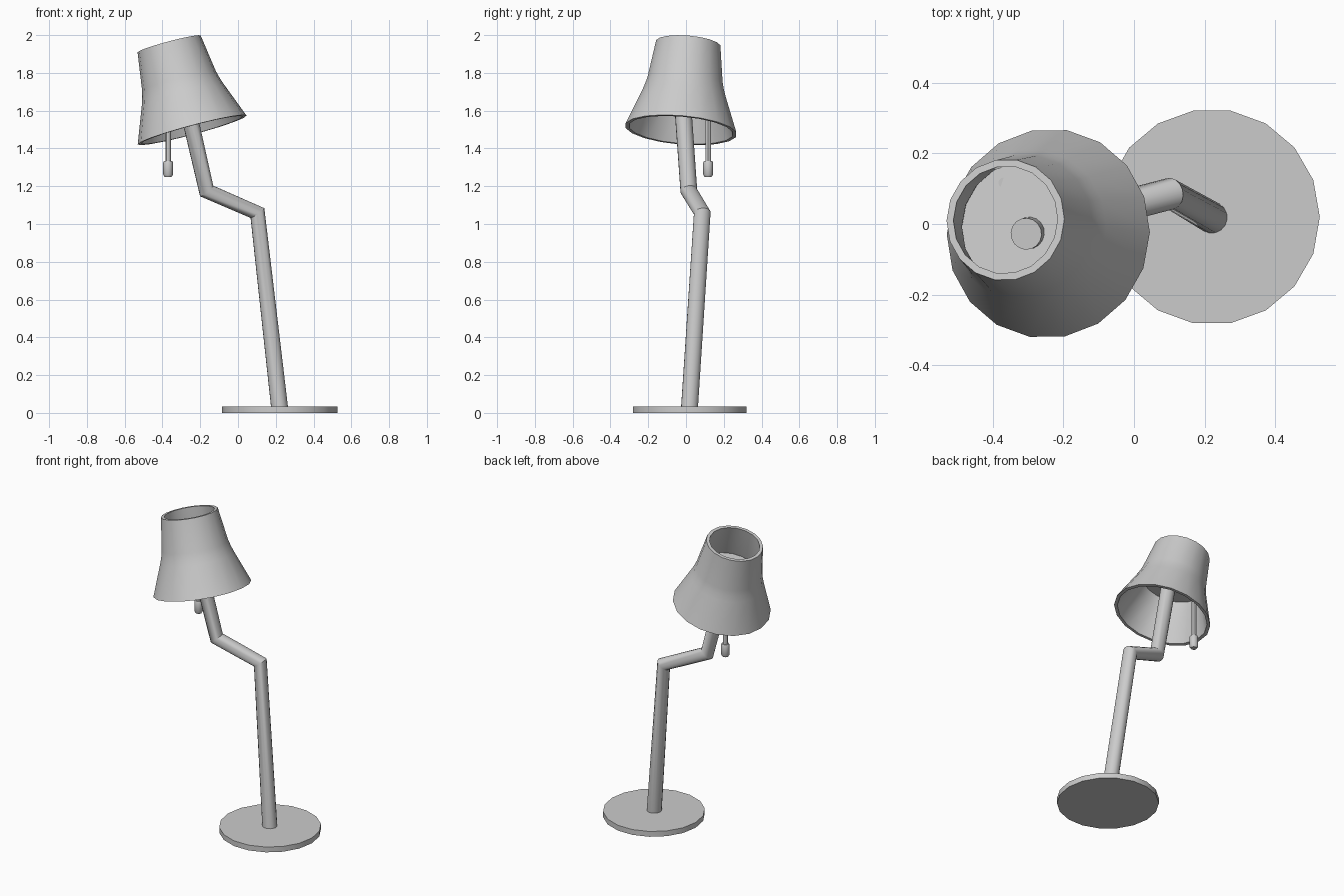
import bpy, bmesh, math
from mathutils import Vector, Matrix

if "Cube" in bpy.data.objects:
    bpy.data.objects.remove(bpy.data.objects["Cube"])


def lathe(name, profile, sides, loc, axis=(0, 0, 1), closed=False):
    """Revolve (radius, height) points; open profiles get end caps."""
    bm = bmesh.new()
    rings = []
    for r, z in profile:
        rings.append([bm.verts.new((r * math.cos(2 * math.pi * i / sides),
                                    r * math.sin(2 * math.pi * i / sides), z))
                      for i in range(sides)])
    pairs = list(zip(rings, rings[1:]))
    if closed:
        pairs.append((rings[-1], rings[0]))
    for a, b in pairs:
        for i in range(sides):
            j = (i + 1) % sides
            bm.faces.new((a[i], a[j], b[j], b[i]))
    if not closed:
        bm.faces.new(rings[0][::-1])
        bm.faces.new(rings[-1])
    bmesh.ops.recalc_face_normals(bm, faces=bm.faces)
    mesh = bpy.data.meshes.new(name)
    bm.to_mesh(mesh)
    bm.free()
    obj = bpy.data.objects.new(name, mesh)
    bpy.context.collection.objects.link(obj)
    turn = Vector((0, 0, 1)).rotation_difference(Vector(axis))
    obj.matrix_world = Matrix.Translation(loc) @ turn.to_matrix().to_4x4()
    smooth(obj)
    return obj


def smooth(obj):
    bpy.ops.object.select_all(action='DESELECT')
    obj.select_set(True)
    bpy.context.view_layer.objects.active = obj
    bpy.ops.object.shade_smooth_by_angle(angle=math.radians(30))


def tube(name, points, radius):
    """Bent pipe along straight segments."""
    curve = bpy.data.curves.new(name, 'CURVE')
    curve.dimensions = '3D'
    curve.bevel_depth = radius
    curve.bevel_resolution = 6
    curve.use_fill_caps = True
    spline = curve.splines.new('POLY')
    spline.points.add(len(points) - 1)
    for p, co in zip(spline.points, points):
        p.co = (*co, 1)
    obj = bpy.data.objects.new(name, curve)
    bpy.context.collection.objects.link(obj)
    bpy.ops.object.select_all(action='DESELECT')
    obj.select_set(True)
    bpy.context.view_layer.objects.active = obj
    bpy.ops.object.convert(target='MESH')
    smooth(bpy.context.object)


# Round foot
lathe("base", [(0.306, 0), (0.306, 0.035)], 18, (0.221, 0.02, 0))

# Crooked stem, passing through the plate inside the shade
tube("stem", [(0.221, 0.018, 0.02), (0.103, 0.086, 1.058),
              (-0.166, 0.015, 1.175), (-0.306, -0.028, 1.785)], 0.045)

# Tilted flared shade: outer wall up, inner wall back down
tilt = Vector((-0.257, 0.082, 0.963)).normalized()
foot = Vector((-0.243, -0.027, 1.4975))
outer = [(0.298, 0), (0.223, 0.197), (0.211, 0.234), (0.202, 0.27), (0.173, 0.473)]
t = 0.02
inner = [(r - t, z) for r, z in reversed(outer)]
lathe("lampshade", outer + inner, 18, foot, tilt, closed=True)

# Plate closing the shade at its waist
lathe("shade_plate", [(0.193, 0.245), (0.193, 0.255)], 18, foot, tilt)

# Pull cord and its handle
lathe("pull_cord", [(0.015, 1.32), (0.015, 1.715)], 12, (-0.37, 0.117, 0))
lathe("pull_handle", [(0.019, 1.25), (0.026, 1.262), (0.026, 1.325), (0.022, 1.333)],
      12, (-0.37, 0.117, 0))
